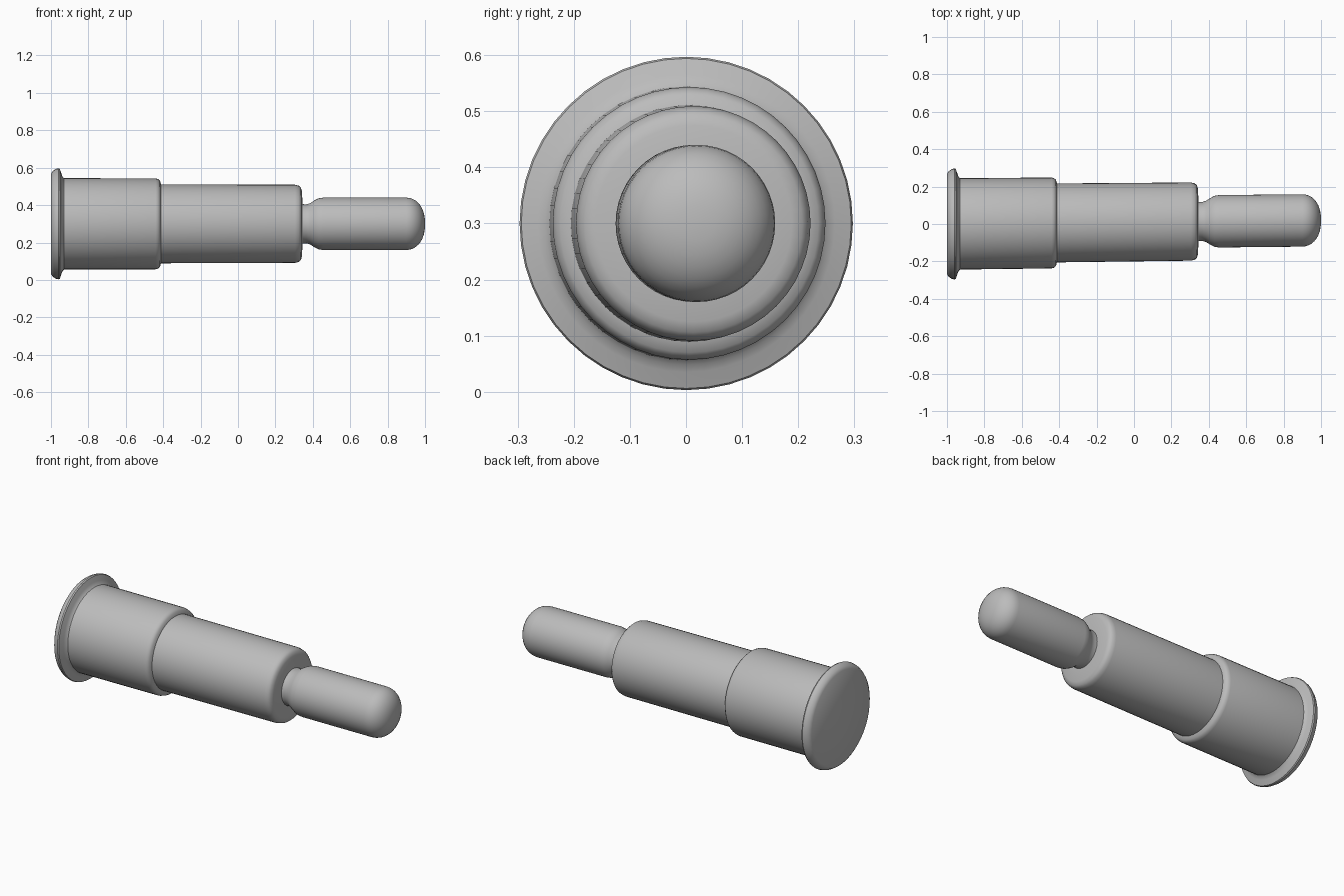
import bpy, bmesh, math

if "Cube" in bpy.data.objects:
    bpy.data.objects.remove(bpy.data.objects["Cube"])

AXIS_Z = 0.3
SIDES = 48

steel = bpy.data.materials.new("grey_metal")
steel.diffuse_color = (0.5, 0.5, 0.5, 1)
steel.use_nodes = True
steel.node_tree.nodes["Principled BSDF"].inputs["Base Color"].default_value = steel.diffuse_color


def lathe(name, profile):
    """Revolve (x, radius) points about the slightly skewed long axis."""
    bm = bmesh.new()
    rings = []
    for x, r in profile:
        cy = 0.01 * (x + 1)
        n = SIDES if r > 0 else 1
        rings.append([bm.verts.new((x, cy + r * math.cos(2 * math.pi * i / SIDES),
                                    AXIS_Z + r * math.sin(2 * math.pi * i / SIDES)))
                      for i in range(n)])
    for a, b in zip(rings, rings[1:]):
        for i in range(SIDES):
            j = (i + 1) % SIDES
            if len(a) == 1:
                bm.faces.new((a[0], b[j], b[i]))
            elif len(b) == 1:
                bm.faces.new((a[i], a[j], b[0]))
            else:
                bm.faces.new((a[i], a[j], b[j], b[i]))
    bmesh.ops.recalc_face_normals(bm, faces=bm.faces)
    # Keep normals pointing away from the axis on open shells
    outward = sum(f.normal.y * f.calc_center_median().y * f.calc_area()
                  + f.normal.z * (f.calc_center_median().z - AXIS_Z) * f.calc_area()
                  for f in bm.faces)
    if outward < 0:
        bmesh.ops.reverse_faces(bm, faces=bm.faces)
    mesh = bpy.data.meshes.new(name)
    bm.to_mesh(mesh)
    bm.free()
    mesh.materials.append(steel)
    obj = bpy.data.objects.new(name, mesh)
    bpy.context.collection.objects.link(obj)
    bpy.ops.object.select_all(action='DESELECT')
    obj.select_set(True)
    bpy.context.view_layer.objects.active = obj
    bpy.ops.object.shade_smooth_by_angle(angle=math.radians(35))
    return obj


# Flat base with flared rim
lathe("base_flange", [(-1, 0), (-1, 0.268), (-0.99, 0.283), (-0.975, 0.293),
                      (-0.96, 0.297), (-0.953, 0.294), (-0.943, 0.265),
                      (-0.938, 0.252), (-0.93, 0.244)])

# Wide sleeve with a rounded shoulder
lathe("sleeve", [(-0.93, 0.244), (-0.44, 0.243), (-0.427, 0.239),
                 (-0.417, 0.23), (-0.412, 0.211)])

# Middle barrel with a rounded end face
lathe("barrel", [(-0.412, 0.211), (0.305, 0.209), (0.325, 0.204),
                 (0.336, 0.194), (0.342, 0.175), (0.345, 0.105)])

# Plunger: narrow neck, flare, straight shaft and domed tip
tip = [(0.9 + 0.1 * math.sin(a), 0.14 * math.cos(a) ** 0.85)
       for a in [math.radians(d) for d in range(0, 90, 10)]]
lathe("plunger", [(0.345, 0.105), (0.365, 0.104), (0.385, 0.11),
                  (0.41, 0.126), (0.43, 0.136), (0.455, 0.14)] + tip + [(1.0, 0)])
